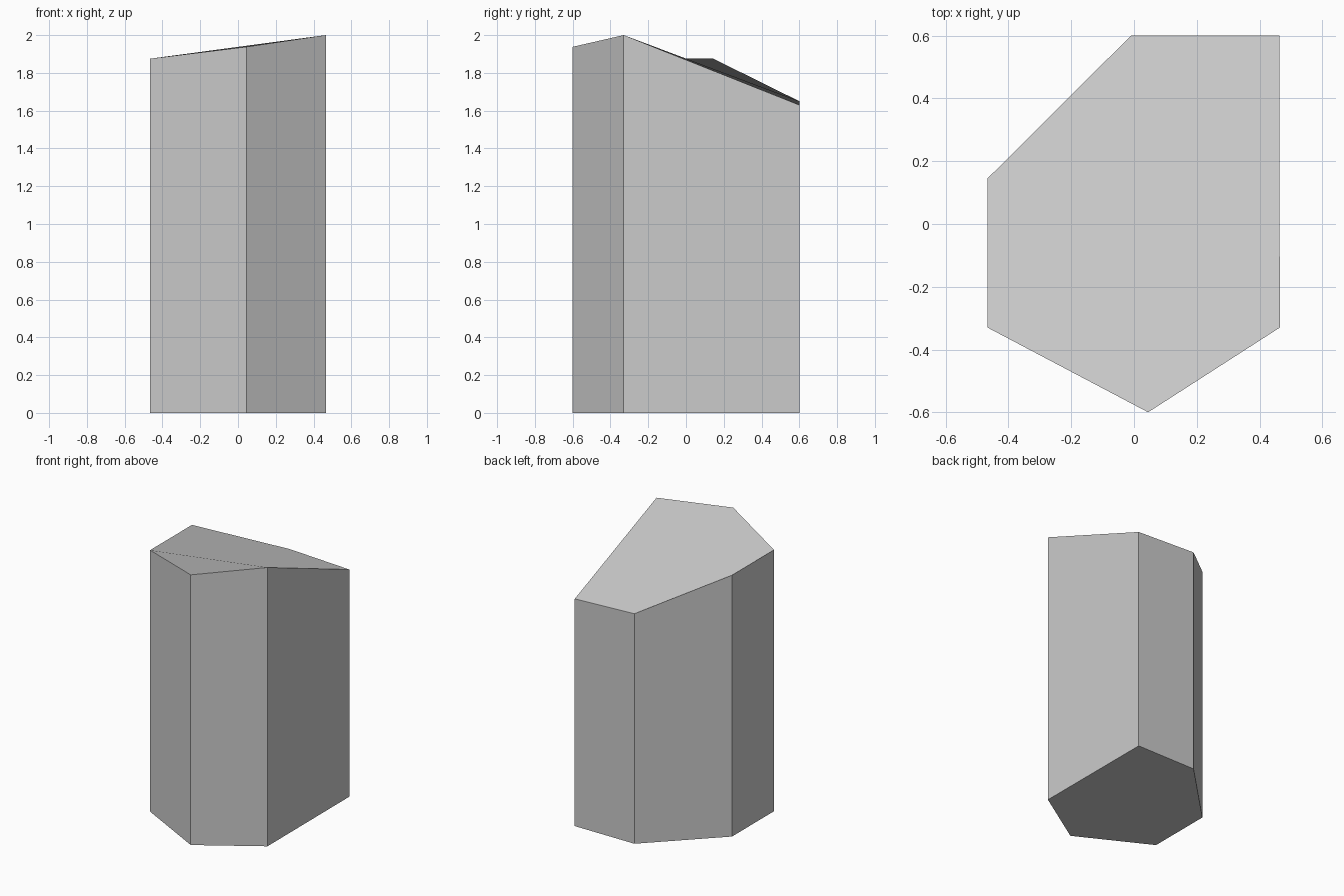
import bpy

if "Cube" in bpy.data.objects:
    bpy.data.objects.remove(bpy.data.objects["Cube"])

# Irregular six-sided column: footprint corner plus height of the sloping top
corners = [
    (-0.467, -0.33, 1.875),
    (0.045, -0.60, 1.938),
    (0.465, -0.33, 2.00),
    (0.463, 0.60, 1.63),
    (-0.01, 0.60, 1.65),
    (-0.467, 0.145, 1.875),
]
n = len(corners)
verts = [(x, y, 0) for x, y, _ in corners] + corners

# Bottom and side walls
bottom = [list(reversed(range(n)))]
walls = [[i, (i + 1) % n, n + (i + 1) % n, n + i] for i in range(n)]


def column_mesh(start):
    top = [n + (start + i) % n for i in range(n)]
    mesh = bpy.data.meshes.new("stone_column")
    mesh.from_pydata(verts, [], bottom + walls + [top])
    mesh.update()
    return mesh


def folds_right(mesh):
    # The warped top should fold around its front-left, front-right, back-left corners
    mesh.calc_loop_triangles()
    return any(set(t.vertices) == {n, n + 2, n + 4} for t in mesh.loop_triangles)


# Sloping top: one face, started at the corner that gives the wanted fold
for start in range(n):
    mesh = column_mesh(start)
    if folds_right(mesh):
        break
    if start < n - 1:
        bpy.data.meshes.remove(mesh)

column = bpy.data.objects.new("stone_column", mesh)
bpy.context.collection.objects.link(column)
